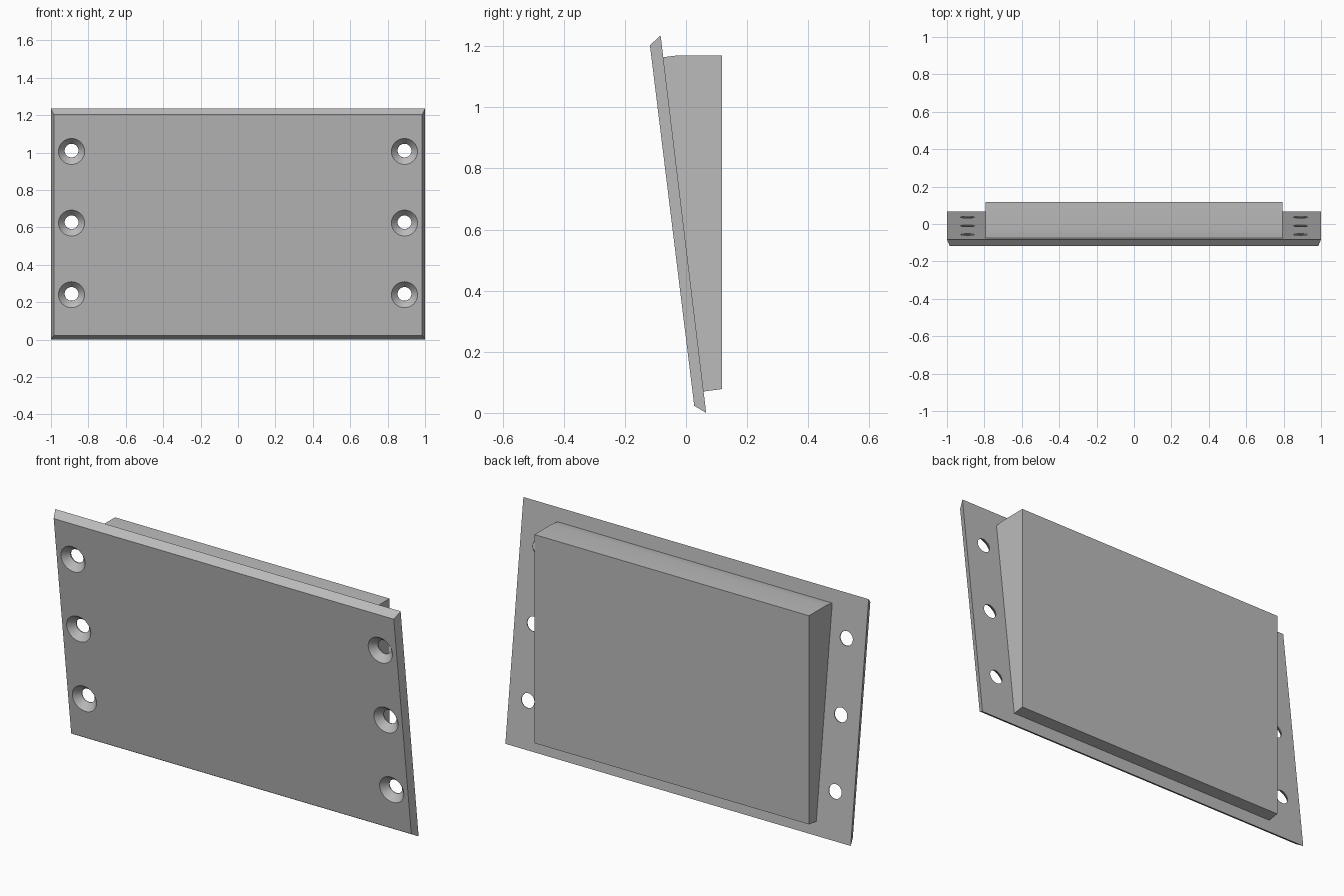
import bpy, bmesh, math
from mathutils import Matrix, Vector

cube = bpy.data.objects.get("Cube")
if cube:
    bpy.data.objects.remove(cube)

grey = bpy.data.materials.new("plain grey")
grey.use_nodes = True
grey.diffuse_color = (0.5, 0.5, 0.5, 1)
grey.node_tree.nodes["Principled BSDF"].inputs["Base Color"].default_value = grey.diffuse_color


def finish(name, bm):
    bmesh.ops.recalc_face_normals(bm, faces=bm.faces)
    mesh = bpy.data.meshes.new(name)
    bm.to_mesh(mesh)
    bm.free()
    mesh.materials.append(grey)
    obj = bpy.data.objects.new(name, mesh)
    bpy.context.collection.objects.link(obj)
    return obj


def extrude_profile(name, profile):
    """Closed side profile of (half width, y, z) points, mirrored across x."""
    bm = bmesh.new()
    left = [bm.verts.new((x, y, z)) for x, y, z in profile]
    right = [bm.verts.new((-x, y, z)) for x, y, z in profile]
    bm.faces.new(left)
    bm.faces.new(right[::-1])
    for i in range(len(profile)):
        j = (i + 1) % len(profile)
        bm.faces.new((left[i], right[i], right[j], left[j]))
    return finish(name, bm)


def smooth(obj):
    bpy.ops.object.select_all(action="DESELECT")
    obj.select_set(True)
    bpy.context.view_layer.objects.active = obj
    bpy.ops.object.shade_smooth_by_angle(angle=math.radians(25))


# Leaning face plate with chamfered rim
front_low, front_high = Vector((0, 0.027, 0.023)), Vector((0, -0.118, 1.203))
plate = extrude_profile("face_plate", [
    (0.985, *front_low.yz), (0.985, *front_high.yz),
    (1, -0.083, 1.235), (1, 0.066, 0)])

# Wedge block behind the plate, upright at the back
block = extrude_profile("wedge_block", [
    (0.795, -0.0753, 1.163), (0.795, -0.05, 1.167), (0.795, -0.02, 1.17),
    (0.795, 0.118, 1.17), (0.795, 0.118, 0.078), (0.795, 0.0576, 0.07)])

# Countersunk screw hole cutter: (radius, depth) revolved round the plate normal
up = (front_high - front_low).normalized()
inward = Vector((-1, 0, 0)).cross(up)
if inward.y < 0:
    inward = -inward
turn = Vector((0, 0, 1)).rotation_difference(inward).to_matrix().to_4x4()
hole_profile = [(0.08, -0.01), (0.037, 0.033), (0.037, 0.07)]
sides = 40
bm = bmesh.new()
for x in (-0.89, 0.89):
    for z in (0.24, 0.623, 1.006):
        t = (z - front_low.z) / (front_high.z - front_low.z)
        place = Matrix.Translation(front_low.lerp(front_high, t) + Vector((x, 0, 0))) @ turn
        rings = []
        for r, d in hole_profile:
            rings.append([bm.verts.new(place @ Vector((
                r * math.cos(math.tau * i / sides), r * math.sin(math.tau * i / sides), d)))
                for i in range(sides)])
        bm.faces.new(rings[0])
        bm.faces.new(rings[-1][::-1])
        for a, b in zip(rings, rings[1:]):
            for i in range(sides):
                j = (i + 1) % sides
                bm.faces.new((a[i], a[j], b[j], b[i]))
cutter = finish("hole_cutter", bm)
cutter.hide_render = True

# Cut the holes, then drop the cutter
cut = plate.modifiers.new("screw_holes", "BOOLEAN")
cut.operation = "DIFFERENCE"
cut.solver = "EXACT"
cut.object = cutter
bpy.context.view_layer.objects.active = plate
bpy.ops.object.modifier_apply(modifier=cut.name)
bpy.data.objects.remove(cutter)

for part in (plate, block):
    smooth(part)
